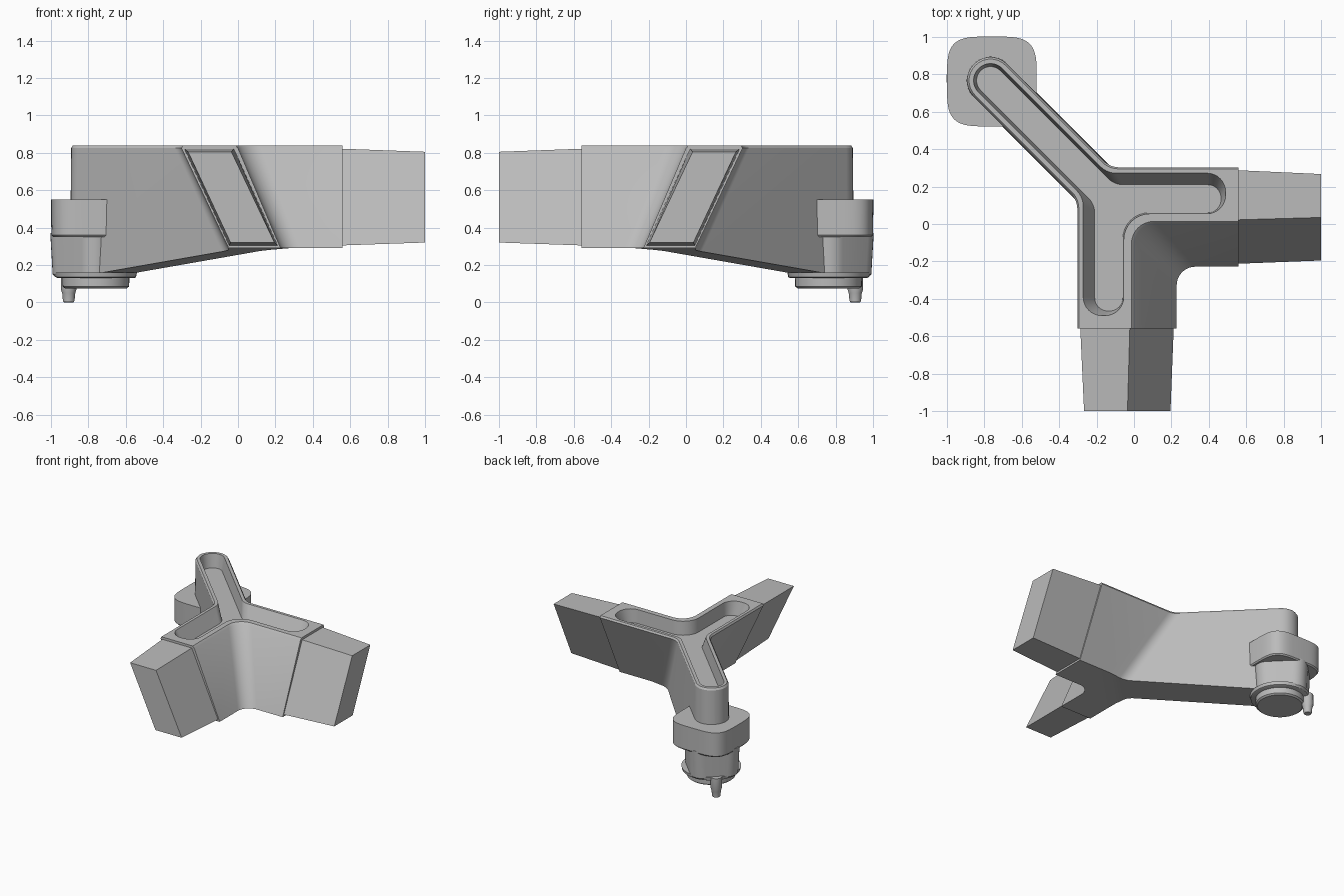
import bpy, bmesh, math
from mathutils import Vector

if "Cube" in bpy.data.objects:
    bpy.data.objects.remove(bpy.data.objects["Cube"])

GREY = (0.5, 0.5, 0.5, 1)
mat = bpy.data.materials.new("plain grey")
mat.use_nodes = True
mat.diffuse_color = GREY
mat.node_tree.nodes["Principled BSDF"].inputs["Base Color"].default_value = GREY

S2 = math.sqrt(2)
SEG = 8


def finish(name, bm, angle=30):
    bmesh.ops.remove_doubles(bm, verts=bm.verts, dist=1e-5)
    bmesh.ops.recalc_face_normals(bm, faces=bm.faces)
    mesh = bpy.data.meshes.new(name)
    bm.to_mesh(mesh)
    bm.free()
    mesh.materials.append(mat)
    ob = bpy.data.objects.new(name, mesh)
    bpy.context.collection.objects.link(ob)
    bpy.ops.object.select_all(action='DESELECT')
    ob.select_set(True)
    bpy.context.view_layer.objects.active = ob
    bpy.ops.object.shade_smooth_by_angle(angle=math.radians(angle))
    return ob


def loft(rings):
    """Skin a list of equal-length rings and cap both ends."""
    bm = bmesh.new()
    rows = [[bm.verts.new(p) for p in ring] for ring in rings]
    n = len(rows[0])
    for a, b in zip(rows, rows[1:]):
        for k in range(n):
            m = (k + 1) % n
            bm.faces.new((a[k], a[m], b[m], b[k]))
    first = bm.faces.new(rows[0])
    bm.faces.new(rows[-1])
    return bm, first


def rounded(corners, z):
    """Closed outline with each (x, y, radius) corner turned into an arc."""
    out = []
    for k, (x, y, r) in enumerate(corners):
        p = Vector((x, y))
        a = (Vector(corners[k - 1][:2]) - p).normalized()
        b = (Vector(corners[(k + 1) % len(corners)][:2]) - p).normalized()
        half = a.angle(b) / 2
        centre = p + (a + b).normalized() * (r / math.sin(half))
        t1, t2 = (p + d * (r / math.tan(half)) - centre for d in (a, b))
        for s in range(SEG + 1):
            q = p
            if r > 0:
                f = s / SEG
                q = centre + t1.slerp(t2, f).normalized() * r
            out.append((q.x, q.y, z))
    return out


def y_outline(z, outer, inner, end, w, tip, r_end, r_in, r_join=0.12):
    """Three-armed outline: two square arms and one diagonal arm."""
    j = -outer - w * S2
    r = w * 0.98
    left = [(outer, j, r_join), (outer, -end, r_end), (inner, -end, r_end)]
    fin = ((-tip - w) / S2, (tip - w) / S2, r)
    half = [fin] + left
    mirrored = [(-y, -x, r) for x, y, r in reversed(half)]
    return rounded(half + [(inner, -inner, r_in)] + mirrored, z)


# Three-armed body with a sunken channel in its top
FOOT_U = 1.085
bm, underside = loft([
    y_outline(0.29, -0.05, 0.228, 0.56, 0.13, FOOT_U + 0.13, 0, 0.1),
    y_outline(0.825, -0.303, 0.0, 0.56, 0.124, FOOT_U + 0.124, 0, 0.12),
    y_outline(0.84, -0.295, -0.014, 0.56, 0.114, FOOT_U + 0.114, 0, 0.12),
    y_outline(0.84, -0.272, -0.055, 0.49, 0.09, FOOT_U + 0.09, 0.1, 0.14),
    y_outline(0.73, -0.21, -0.06, 0.465, 0.074, FOOT_U + 0.074, 0.07, 0.14),
])
# Slope the underside of the diagonal arm
along = Vector((-1, 1, 0)) / S2
START = -0.16
geom = [underside] + list(underside.edges) + list(underside.verts)
bmesh.ops.bisect_plane(bm, geom=geom, dist=1e-5, plane_co=along * START, plane_no=along)
for v in bm.verts:
    u = v.co.dot(along)
    if v.co.z < 0.3 and u > START:
        v.co.z -= 0.124 * (u - START)
finish("three_arm_body", bm)


# Tapered plugs on the two square arms
def plug_ring(y, top, bottom):
    (z1, o1, i1), (z0, o0, i0) = top, bottom
    return [(o1, y, z1), (i1, y, z1), (i0, y, z0), (o0, y, z0)]


root = plug_ring(-0.54, (0.822, -0.288, -0.022), (0.304, -0.048, 0.213))
end = plug_ring(-1.0, (0.805, -0.267, -0.035), (0.32, -0.04, 0.195))
for name, mirror in (("front_plug", False), ("left_plug", True)):
    rings = [root, end]
    if mirror:
        rings = [[(-y, -x, z) for x, y, z in ring] for ring in rings]
    finish(name, loft(rings)[0])

# Foot collar with softened square outline
CX, CY = -0.76, 0.762


def squircle(z, size, power=0.5, count=64):
    ring = []
    for k in range(count):
        t = math.tau * k / count
        c, s = math.cos(t), math.sin(t)
        ring.append((CX + size * math.copysign(abs(c) ** power, c),
                     CY + size * math.copysign(abs(s) ** power, s), z))
    return ring


finish("foot_collar", loft([squircle(0.35, 0.23), squircle(0.36, 0.238),
                            squircle(0.55, 0.24)])[0])


# Skirt below the collar, narrow across the diagonal
def skirt_ring(z, grow):
    u0, u1, w, r = 0.9 - grow, 1.285 + grow, 0.185 + grow, 0.1
    corners = [(u0, -w), (u1, -w), (u1, w), (u0, w)]
    return rounded([((-u - v) / S2, (u - v) / S2, r) for u, v in corners], z)


finish("foot_skirt", loft([skirt_ring(0.135, -0.015), skirt_ring(0.15, -0.005),
                           skirt_ring(0.37, 0.004)])[0])


# Round flange, base disc and locating pin
def turned(name, x, y, profile, count=40):
    rings = [[(x + r * math.cos(math.tau * k / count), y + r * math.sin(math.tau * k / count), z)
              for k in range(count)] for r, z in profile]
    finish(name, loft(rings)[0])


turned("foot_flange", CX, CY, [(0.205, 0.13), (0.215, 0.135), (0.22, 0.16)])
turned("foot_base", CX, CY, [(0.165, 0.075), (0.178, 0.085), (0.18, 0.15)])
turned("locating_pin", -0.905, 0.905,
       [(0.025, 0), (0.031, 0.008), (0.035, 0.05), (0.042, 0.07), (0.042, 0.16)], 20)
